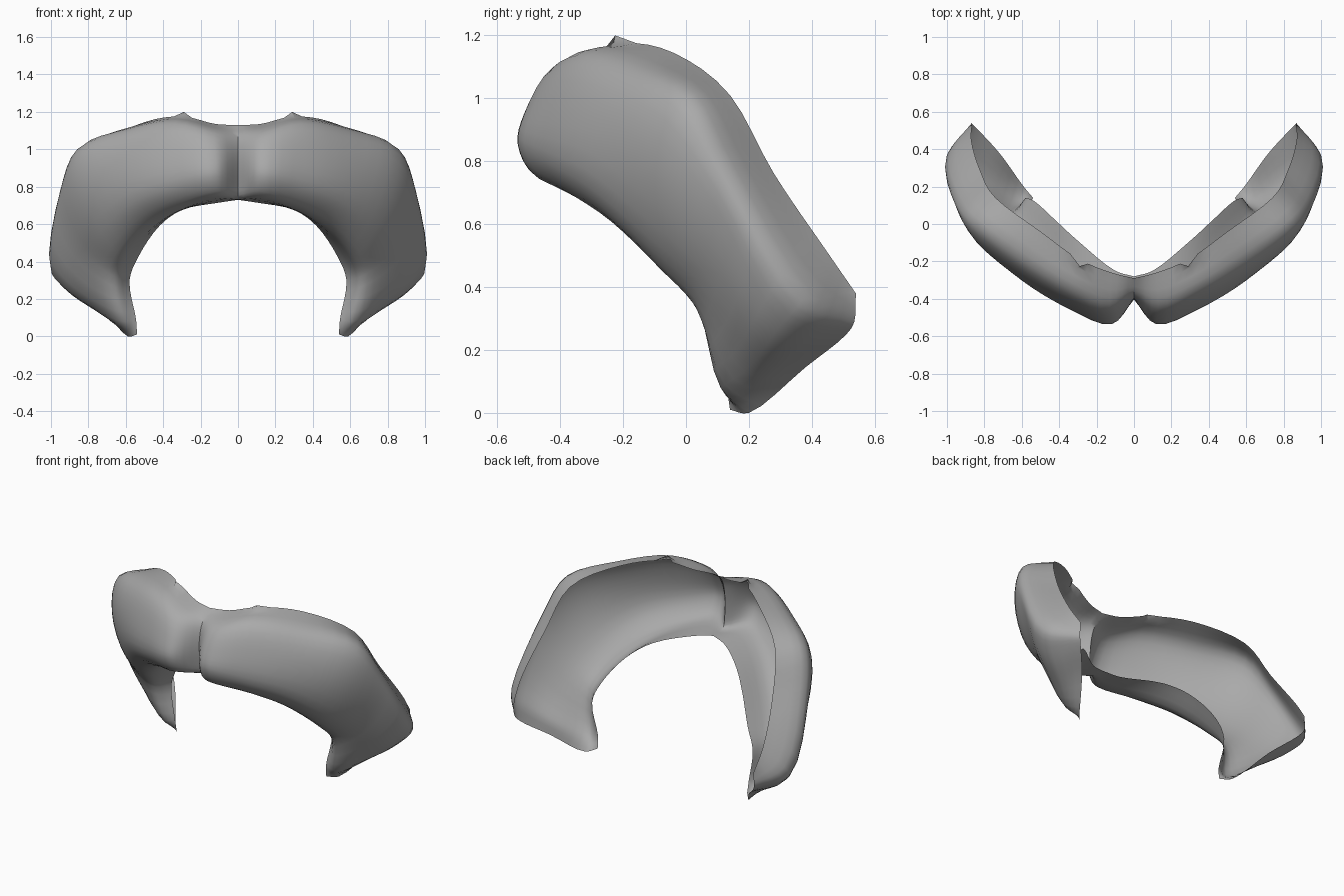
import bpy
from mathutils import Vector

if "Cube" in bpy.data.objects:
    bpy.data.objects.remove(bpy.data.objects["Cube"])

# Rails of one half, running from the centre seam to the rear end panel
LIP = [(0, -.28, .73), (.1, -.25, .715), (.30, -.09, .675), (.42, .02, .59),
       (.53, .12, .43), (.58, .14, .30), (.545, .13, .09), (.54, .14, .01)]
UNDER = [(0, -.38, .74), (.12, -.48, .755), (.33, -.34, .68), (.48, -.2, .585),
         (.62, -.05, .43), (.66, .04, .32), (.62, .11, .08), (.59, .20, 0)]
LOWER = [(0, -.40, .82), (.12, -.535, .855), (.34, -.45, .80), (.56, -.31, .72),
         (.73, -.12, .56), (.80, .04, .42), (.78, .21, .155), (.72, .38, .145)]
UPPER = [(0, -.40, .95), (.12, -.515, .95), (.36, -.43, .96), (.62, -.27, .94),
         (.84, -.10, .82), (.93, .09, .61), (.935, .29, .265), (.84, .51, .25)]
CREST = [(0, -.37, 1.06), (.13, -.43, 1.085), (.34, -.35, 1.135), (.62, -.18, 1.085),
         (.86, 0, 1.0), (.95, .12, .78), (1.0, .37, .36), (.865, .535, .29)]
TOP_EDGE = [(0, -.29, 1.13), (.12, -.26, 1.135), (.29, -.19, 1.175), (.5, -.04, 1.145),
            (.74, .14, 1.01), (.82, .28, .76), (.87, .45, .51), (.865, .54, .38)]


def spline(points, steps):
    """Smooth centripetal curve through all the points."""
    p = [Vector(q) for q in points]
    p = [2 * p[0] - p[1]] + p + [2 * p[-1] - p[-2]]
    out = []
    for i in range(1, len(p) - 2):
        a, b, c, d = p[i - 1:i + 3]
        u, v, w = [max(e.length, 1e-4) ** .5 for e in (b - a, c - b, d - c)]
        m = (c - b) + v * ((b - a) / u - (c - a) / (u + v))
        q = (c - b) + v * ((d - c) / w - (d - b) / (v + w))
        for k in range(steps):
            t = k / steps
            out.append(b + m * t + (3 * (c - b) - 2 * m - q) * t ** 2
                       + (2 * (b - c) + m + q) * t ** 3)
    return out + [p[-2]]


# Loft the cross sections between the rails
STEPS = 4
rails = [spline(r, STEPS) for r in (LIP, UNDER, LOWER, UPPER, CREST, TOP_EDGE)]
sections = [spline(s, STEPS) for s in zip(*rails)]
n = len(sections[0])

# Small peak on the top edge
sections[2 * STEPS][-1] = Vector((.29, -.225, 1.2))

verts = [v for s in sections for v in s]
for v in verts[:n]:
    v.x = 0
faces = [(i * n + j, (i + 1) * n + j, (i + 1) * n + j + 1, i * n + j + 1)
         for i in range(len(sections) - 1) for j in range(n - 1)]

mesh = bpy.data.meshes.new("curved_shell")
mesh.from_pydata(verts, [], faces)
shell = bpy.data.objects.new("curved_shell", mesh)
bpy.context.collection.objects.link(shell)

# Plain grey finish
grey = bpy.data.materials.new("grey")
grey.diffuse_color = (.4, .4, .4, 1)
grey.use_nodes = True
grey.node_tree.nodes["Principled BSDF"].inputs["Base Color"].default_value = grey.diffuse_color
mesh.materials.append(grey)

# Second half, with a sharp centre seam
mirror = shell.modifiers.new("mirror", 'MIRROR')
mirror.use_clip = True
bpy.context.view_layer.objects.active = shell
shell.select_set(True)
bpy.ops.object.modifier_apply(modifier="mirror")
bpy.ops.object.shade_smooth_by_angle(angle=.7)
